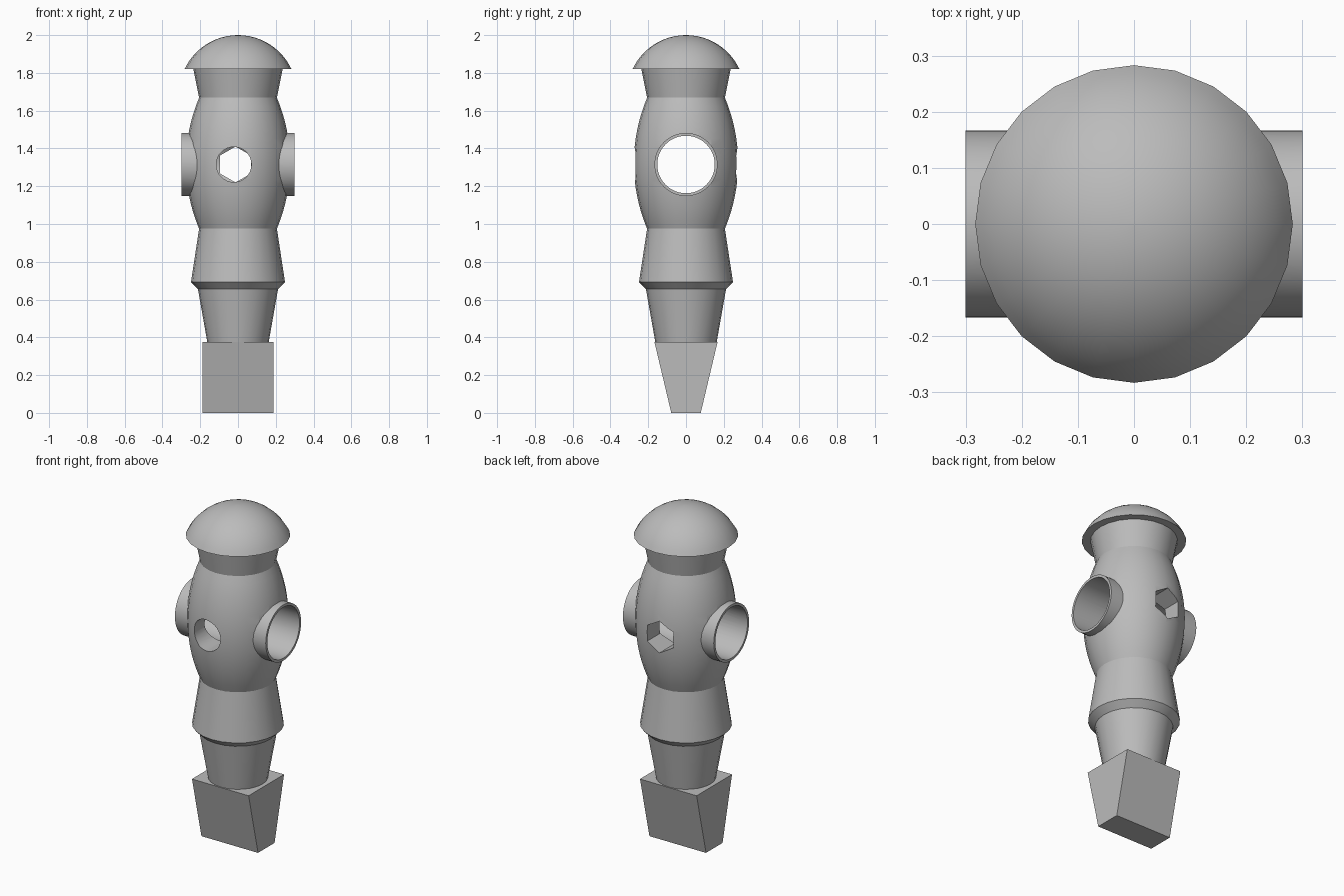
import bpy
import bmesh
from math import sin, cos, asin, pi, radians, sqrt
from mathutils import Matrix

cube = bpy.data.objects.get("Cube")
if cube:
    bpy.data.objects.remove(cube, do_unlink=True)

grey = bpy.data.materials.new("light_grey")
grey.use_nodes = True
GREY = (0.5, 0.5, 0.5, 1)
grey.diffuse_color = GREY
grey.node_tree.nodes["Principled BSDF"].inputs["Base Color"].default_value = GREY

SIDES = 24
ROD_Z = 1.315


def finish(bm, name):
    bmesh.ops.recalc_face_normals(bm, faces=bm.faces)
    mesh = bpy.data.meshes.new(name)
    bm.to_mesh(mesh)
    bm.free()
    mesh.materials.append(grey)
    obj = bpy.data.objects.new(name, mesh)
    bpy.context.collection.objects.link(obj)
    return obj


def lathe(name, profile):
    """Closed solid of revolution from (radius, height) pairs, bottom to top."""
    bm = bmesh.new()
    rings = [[bm.verts.new((r * cos(2 * pi * i / SIDES), r * sin(2 * pi * i / SIDES), z))
              for i in range(SIDES)] for r, z in profile]
    for low, high in zip(rings, rings[1:]):
        for i in range(SIDES):
            j = (i + 1) % SIDES
            bm.faces.new((low[i], low[j], high[j], high[i]))
    bm.faces.new(rings[0])
    bm.faces.new(rings[-1])
    return finish(bm, name)


def cylinder(name, radius, length, axis, centre, sides):
    bm = bmesh.new()
    bmesh.ops.create_cone(bm, cap_ends=True, segments=sides, radius1=radius,
                          radius2=radius, depth=length)
    turn = Matrix.Rotation(radians(90), 4, "Y" if axis == "X" else "X")
    bmesh.ops.transform(bm, matrix=Matrix.Translation(centre) @ turn, verts=bm.verts)
    return finish(bm, name)


def combine(target, tool, operation):
    mod = target.modifiers.new(operation, "BOOLEAN")
    mod.operation = operation
    mod.solver = "EXACT"
    mod.object = tool
    bpy.context.view_layer.objects.active = target
    bpy.ops.object.modifier_apply(modifier=mod.name)
    bpy.data.objects.remove(tool, do_unlink=True)


def smooth(obj):
    bpy.ops.object.select_all(action="DESELECT")
    obj.select_set(True)
    bpy.context.view_layer.objects.active = obj
    bpy.ops.object.shade_smooth_by_angle(angle=radians(25))


# Torso: flared waist, barrel chest and neck in one profile
half, waist_r, bulge = 0.347, 0.206, 0.07
arc_r = (half ** 2 + bulge ** 2) / (2 * bulge)
chest = []
for i in range(17):
    dz = half * (i / 8 - 1)
    chest.append((waist_r + bulge - arc_r + sqrt(arc_r ** 2 - dz ** 2), 1.322 + dz))
torso = lathe("torso", [(0.212, 0.655), (0.249, 0.692)] + chest + [(0.236, 1.82)])

# Rod sleeve through the torso, bored out
combine(torso, cylinder("sleeve", 0.167, 0.6, "X", (0, 0, ROD_Z), 48), "UNION")
combine(torso, cylinder("bore", 0.152, 0.8, "X", (0, 0, ROD_Z), 48), "DIFFERENCE")

# Round screw hole in the front, hexagonal nut pocket in the back
combine(torso, cylinder("screw_hole", 0.093, 0.4, "Y", (-0.022, -0.2, ROD_Z), 32), "DIFFERENCE")
combine(torso, cylinder("nut_pocket", 0.095, 0.4, "Y", (-0.013, 0.2, ROD_Z), 6), "DIFFERENCE")
smooth(torso)

# Domed cap
rim_r, dome_h = 0.283, 0.18
dome_r = (rim_r ** 2 + dome_h ** 2) / (2 * dome_h)
edge = asin(rim_r / dome_r)
dome = []
for i in range(13):
    a = edge + (0.013 - edge) * i / 12
    dome.append((dome_r * sin(a), 2 - dome_r + dome_r * cos(a)))
smooth(lathe("cap", dome))

# Tapered leg
smooth(lathe("leg", [(0.16, 0.36), (0.212, 0.655)]))

# Wedge-shaped foot
bm = bmesh.new()
bmesh.ops.create_cube(bm, size=1)
for v in bm.verts:
    top = v.co.z > 0
    v.co = (v.co.x * 0.374, v.co.y * (0.334 if top else 0.156), 0.375 if top else 0)
finish(bm, "foot")
